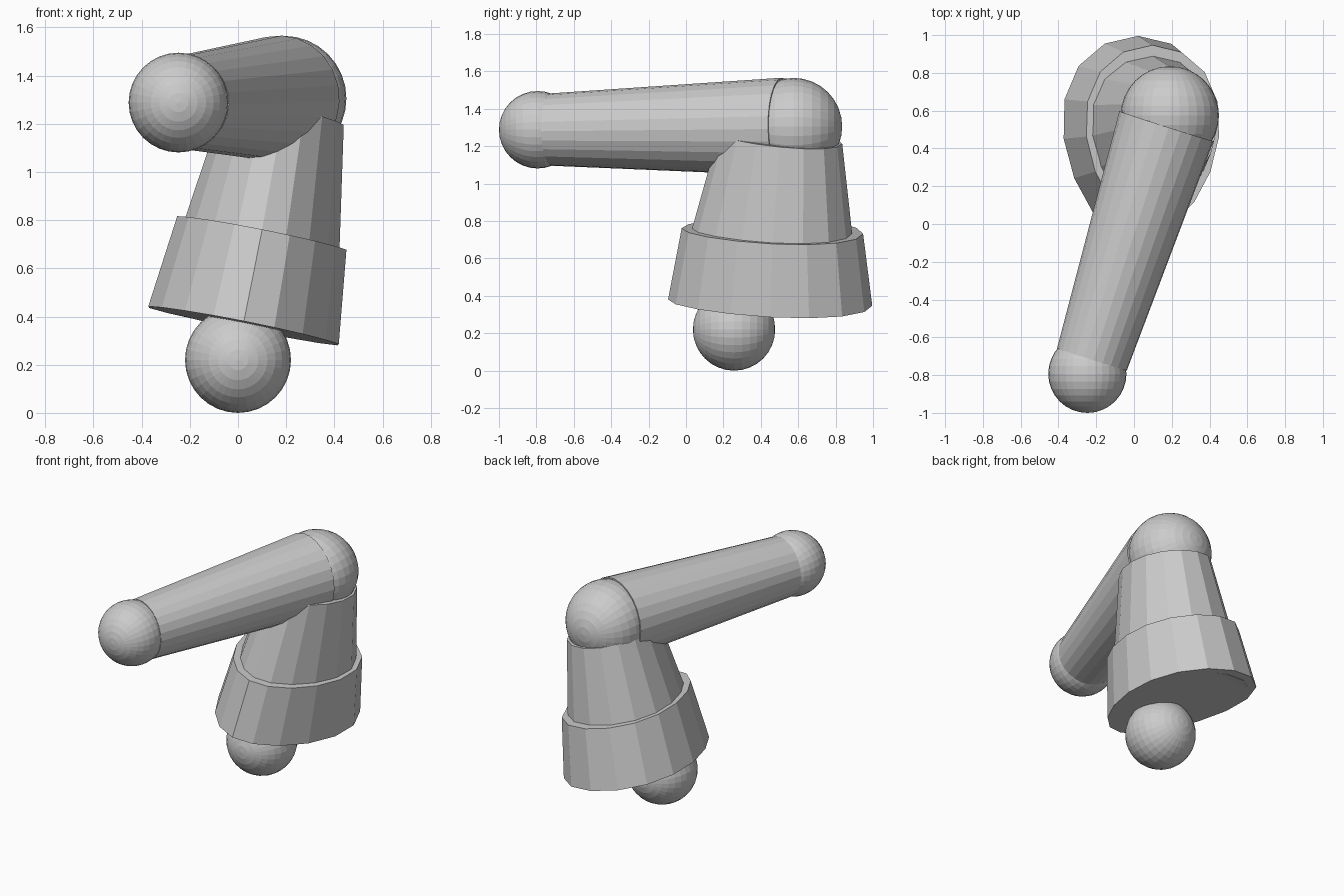
import bpy
import bmesh
from math import radians
from mathutils import Vector, Matrix

cube = bpy.data.objects.get("Cube")
if cube:
    bpy.data.objects.remove(cube, do_unlink=True)

GREY = (0.6, 0.6, 0.6, 1)
grey = bpy.data.materials.new("plain grey")
grey.use_nodes = True
grey.diffuse_color = GREY
grey.node_tree.nodes["Principled BSDF"].inputs["Base Color"].default_value = GREY


def finish(name, bm):
    mesh = bpy.data.meshes.new(name)
    bm.to_mesh(mesh)
    bm.free()
    mesh.materials.append(grey)
    obj = bpy.data.objects.new(name, mesh)
    bpy.context.collection.objects.link(obj)
    return obj


def ball(name, center, radius):
    # Poles point to the front and back
    bm = bmesh.new()
    turn = Matrix.Translation(center) @ Matrix.Rotation(radians(90), 4, "X")
    bmesh.ops.create_uvsphere(bm, u_segments=32, v_segments=16,
                              radius=radius, matrix=turn)
    return finish(name, bm)


def taper(name, start, end, r_start, r_end, sides, stretch=1, egg=0):
    # Capped cone between two points; stretch makes it oval front to back,
    # egg makes the oval wider at the back than at the front
    start, end = Vector(start), Vector(end)
    axis = end - start
    bm = bmesh.new()
    bmesh.ops.create_cone(bm, cap_ends=True, segments=sides, radius1=r_start,
                          radius2=r_end, depth=axis.length)
    for v in bm.verts:
        v.co.x *= 1 + egg * v.co.y / r_start
        v.co.y *= stretch
    aim = Vector((0, 0, 1)).rotation_difference(axis).to_matrix().to_4x4()
    bm.transform(Matrix.Translation((start + end) / 2) @ aim)
    return finish(name, bm)


# Joints
hand = Vector((-0.247, -0.793, 1.288))
elbow = Vector((0.19, 0.575, 1.305))
ball("base_ball", (0, 0.257, 0.22), 0.22)
ball("elbow_ball", elbow, 0.26)
ball("hand_ball", hand, 0.207)

# Forearm between the two upper joints
along = (elbow - hand).normalized()
taper("forearm", hand + along * 0.08, elbow - along * 0.06, 0.194, 0.262, 24)

# Egg-shaped sleeve and the wider cuff round its foot
taper("sleeve", (0.035, 0.435, 0.385), (0.19, 0.505, 1.24),
      0.38, 0.253, 16, 1.31, 0.22)
taper("cuff", (0.023, 0.45, 0.364), (0.099, 0.462, 0.747),
      0.403, 0.358, 16, 1.355, 0.18)
